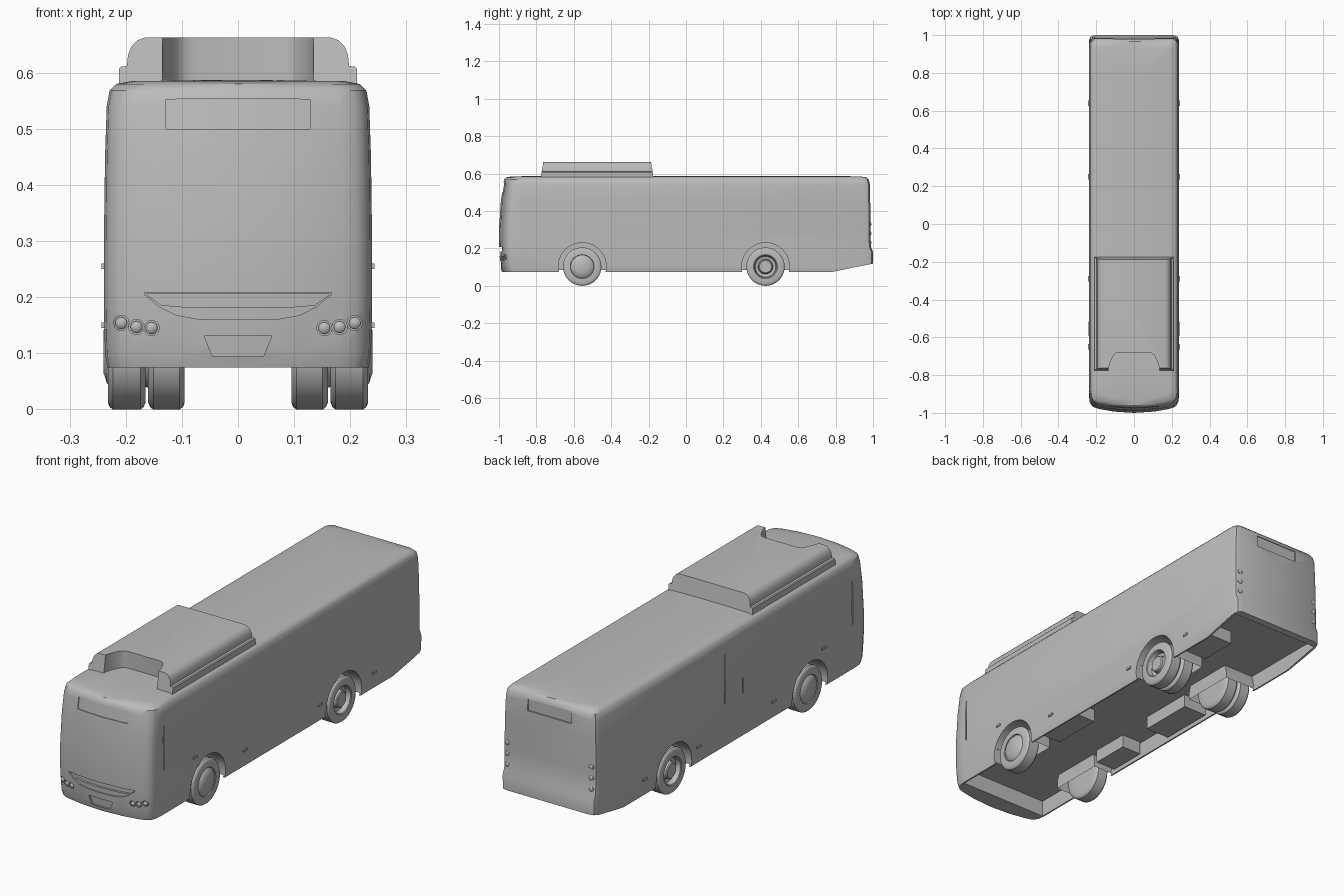
import bpy, bmesh, math

cube = bpy.data.objects.get("Cube")
if cube:
    bpy.data.objects.remove(cube, do_unlink=True)

grey = bpy.data.materials.new("plain_grey")
grey.use_nodes = True
grey.diffuse_color = (0.5, 0.5, 0.5, 1)
grey.node_tree.nodes["Principled BSDF"].inputs["Base Color"].default_value = (0.5, 0.5, 0.5, 1)


def build(name, verts, faces):
    mesh = bpy.data.meshes.new(name)
    mesh.from_pydata(verts, [], faces)
    bm = bmesh.new()
    bm.from_mesh(mesh)
    bmesh.ops.remove_doubles(bm, verts=bm.verts, dist=1e-5)
    bmesh.ops.recalc_face_normals(bm, faces=bm.faces)
    bm.to_mesh(mesh)
    bm.free()
    mesh.materials.append(grey)
    obj = bpy.data.objects.new(name, mesh)
    bpy.context.collection.objects.link(obj)
    return obj


def loft(name, rings, caps=True):
    n = len(rings[0])
    verts = [p for ring in rings for p in ring]
    faces = [(a * n + i, a * n + (i + 1) % n, (a + 1) * n + (i + 1) % n, (a + 1) * n + i)
             for a in range(len(rings) - 1) for i in range(n)]
    if caps:
        faces += [tuple(range(n)), tuple(range(len(verts) - n, len(verts)))]
    return build(name, verts, faces)


def box(name, lo, hi):
    corners = [(0, 0), (1, 0), (1, 1), (0, 1)]
    pick = lambda i, t: hi[i] if t else lo[i]
    return loft(name, [[(pick(0, a), pick(1, b), z) for a, b in corners] for z in (lo[2], hi[2])])


def lathe(name, profile, centre, axis="X", side=1, steps=32):
    """Turn (distance, radius) pairs around a line along X or Y."""
    rings = []
    for d, r in profile:
        ring = []
        for i in range(steps):
            t = math.tau * i / steps
            u, v = r * math.cos(t), r * math.sin(t)
            off = (side * d, u, v) if axis == "X" else (u, side * d, v)
            ring.append(tuple(c + o for c, o in zip(centre, off)))
        rings.append(ring)
    return loft(name, rings, caps=False)


def cut(target, cutter):
    mod = target.modifiers.new("cut", "BOOLEAN")
    mod.operation = "DIFFERENCE"
    mod.solver = "EXACT"
    mod.object = cutter
    bpy.context.view_layer.objects.active = target
    bpy.ops.object.modifier_apply(modifier=mod.name)
    bpy.data.objects.remove(cutter, do_unlink=True)


def interp(x, table, col):
    for a, b in zip(table, table[1:]):
        if a[0] <= x <= b[0]:
            return a[col] + (b[col] - a[col]) * (x - a[0]) / (b[0] - a[0])
    return table[-1][col]


# Body levels: height, half width, front, back
LEVELS = [(.075, .233, -.985, 1), (.1, .237, -.992, 1), (.18, .239, -.998, 1),
          (.21, .239, -.999, .988), (.3, .239, -1, .987), (.45, .237, -.99, .985),
          (.54, .234, -.978, .983), (.568, .229, -.972, .978), (.58, .217, -.96, .966),
          (.585, .19, -.93, .93), (.587, .06, -.8, .8)]
# Nose curve: share of half width, setback
NOSE = [(0, 0), (.45, .007), (.78, .021), (.89, .03), (.95, .042), (.985, .06), (1, .1)]
TAIL = [(1, .03), (.965, .008), (.88, 0), (0, 0)]


def front_y(x, z):
    return interp(z, LEVELS, 2) + interp(abs(x) / interp(z, LEVELS, 1), NOSE, 1)


rings = []
for z, w, front, back in LEVELS:
    half = [(u * w, front + d) for u, d in NOSE] + [(u * w, back - d) for u, d in TAIL]
    rings.append([(x, y, z) for x, y in half] + [(-x, y, z) for x, y in half[-2:0:-1]])
body = loft("body", rings)

# Hollow underside and rising tail
cut(body, box("cutter", (-.226, -.9, 0), (.226, .972, .15)))
wedge = [(.76, .07), (1.1, .139), (1.1, 0), (.76, 0)]
cut(body, loft("cutter", [[(x, y, z) for y, z in wedge] for x in (-.3, .3)]))

# Wheel wells with inner liners
AXLE_Z, FRONT_AXLE, REAR_AXLE = .1025, -.555, .425
for side, label in ((1, "left"), (-1, "right")):
    for y, inner, end in ((FRONT_AXLE, .13, "front"), (REAR_AXLE, .07, "rear")):
        cut(body, lathe("cutter", [(inner, 0), (inner, .128), (.3, .128), (.3, 0)],
                        (0, y, AXLE_Z), side=side, steps=40))
        arc = [math.radians(-8 + 196 * i / 24) for i in range(25)]
        rim = [(y + .129 * math.cos(t), AXLE_Z + .129 * math.sin(t)) for t in arc]
        n = len(rim)
        verts = [(side * x, a, b) for x in (inner, .23) for a, b in rim]
        build(f"{end}_{label}_wheel_well", verts,
              [(i, i + 1, n + i + 1, n + i) for i in range(n - 1)] + [tuple(range(n))])


def nose_cutter(half, depth):
    """Cutter that follows the nose; half holds (x, low z, high z)."""
    stations = [(-x, a, b) for x, a, b in half[:0:-1]] + half
    return loft("cutter", [[(x, -1.1, a), (x, -1.1, b), (x, front_y(x, b) + depth, b),
                            (x, front_y(x, a) + depth, a)] for x, a, b in stations])


# Front sign, grille and plate recess
cut(body, nose_cutter([(0, .5, .553), (.106, .5, .553), (.128, .5, .552)], .004))
cut(body, nose_cutter([(0, .16, .208), (.07, .161, .208), (.11, .168, .208),
                       (.14, .183, .208), (.167, .205, .208)], .006))
cut(body, nose_cutter([(0, .182, .207), (.1, .183, .207), (.137, .186, .207),
                       (.162, .204, .207)], .016))
cut(body, nose_cutter([(0, .094, .132), (.045, .094, .132), (.059, .127, .132)], .007))

# Headlamps, three each side
for side, label in ((1, "left"), (-1, "right")):
    for i, (x, z) in enumerate([(.154, .145), (.181, .147), (.208, .154)]):
        y = front_y(x, z)
        cut(body, lathe("cutter", [(-.06, 0), (-.06, .0135), (.012, .0135), (.012, 0)],
                        (side * x, y, z), "Y", steps=20))
        lathe(f"{label}_headlamp_{i + 1}", [(.015, .0105), (.002, .0105), (-.002, .006), (-.003, 0)],
              (side * x, y, z), "Y", steps=20)

# Rear sign recess and side seams
cut(body, box("cutter", (-.11, .977, .5), (.11, 1.1, .553)))
for x, y, lo, hi in ((-.24, .06, .27, .55), (-.24, -.07, .27, .34),
                     (-.24, -.86, .28, .48), (.24, -.875, .28, .48)):
    cut(body, box("cutter", (x - .006, y - .003, lo), (x + .006, y + .003, hi)))

# Tail lamps and side markers
for side, label in ((1, "left"), (-1, "right")):
    for i in range(3):
        lathe(f"{label}_tail_lamp_{i + 1}", [(-.01, .011), (.003, .011), (.006, .007), (.007, 0)],
              (side * .212, .984, .23 + .05 * i), "Y", steps=16)
    for y, z in ((-.65, .255), (-.29, .15), (.25, .15), (.64, .15)):
        x = side * .239
        box(f"{label}_side_marker", (x - .004, y - .014, z - .005), (x + .004, y + .014, z + .005))

# Chassis boxes below the floor
for i, (x, y, w, d) in enumerate([(.16, .7, .06, .09), (-.16, .1, .06, .13), (-.17, -.31, .05, .09),
                                  (.17, -.25, .05, .12)]):
    box(f"chassis_box_{i + 1}", (x - w, y - d, .09), (x + w, y + d, .16))

# Roof unit with a notch in its front
shape = [(.212, .575), (.212, .607), (.208, .611), (.198, .612), (.196, .632),
         (.19, .647), (.179, .658), (.165, .663)]
shape += [(-x, z) for x, z in shape[::-1]]
roof_unit = loft("roof_unit", [[(x, y + s * .16 * (z - .575), z) for x, z in shape]
                               for y, s in ((-.777, 1), (-.173, -1))])
notch = [(.137, -.9), (.134, -.757), (.125, -.73), (.108, -.695), (.095, -.684), (.078, -.68)]
notch += [(-x, y) for x, y in notch[::-1]]
cut(roof_unit, loft("cutter", [[(x, y, z) for x, y in notch] for z in (.5, .75)]))


# Wheels
def tyre(a, b):
    return [(a, .062), (a, .09), (a + .003, .098), (a + .009, .1025),
            (b - .009, .1025), (b - .003, .098), (b, .09), (b, .064)]


front_hub = [(.227, .062), (.234, .055), (.238, .042), (.24, .038), (.24, 0)]
rear_hub = [(.228, .06), (.208, .055), (.204, .04), (.222, .037), (.226, .032), (.226, 0)]
for side, label in ((1, "left"), (-1, "right")):
    lathe(f"front_{label}_wheel", [(.165, 0)] + tyre(.165, .232) + front_hub,
          (0, FRONT_AXLE, AXLE_Z), side=side, steps=40)
    lathe(f"rear_{label}_wheels", [(.095, 0)] + tyre(.095, .16) + tyre(.166, .231) + rear_hub,
          (0, REAR_AXLE, AXLE_Z), side=side, steps=40)

# Smooth shading with sharp edges kept
bpy.ops.object.select_all(action="DESELECT")
for obj in bpy.context.scene.objects:
    if obj.type == "MESH":
        obj.select_set(True)
bpy.context.view_layer.objects.active = body
bpy.ops.object.shade_smooth_by_angle(angle=math.radians(35))
